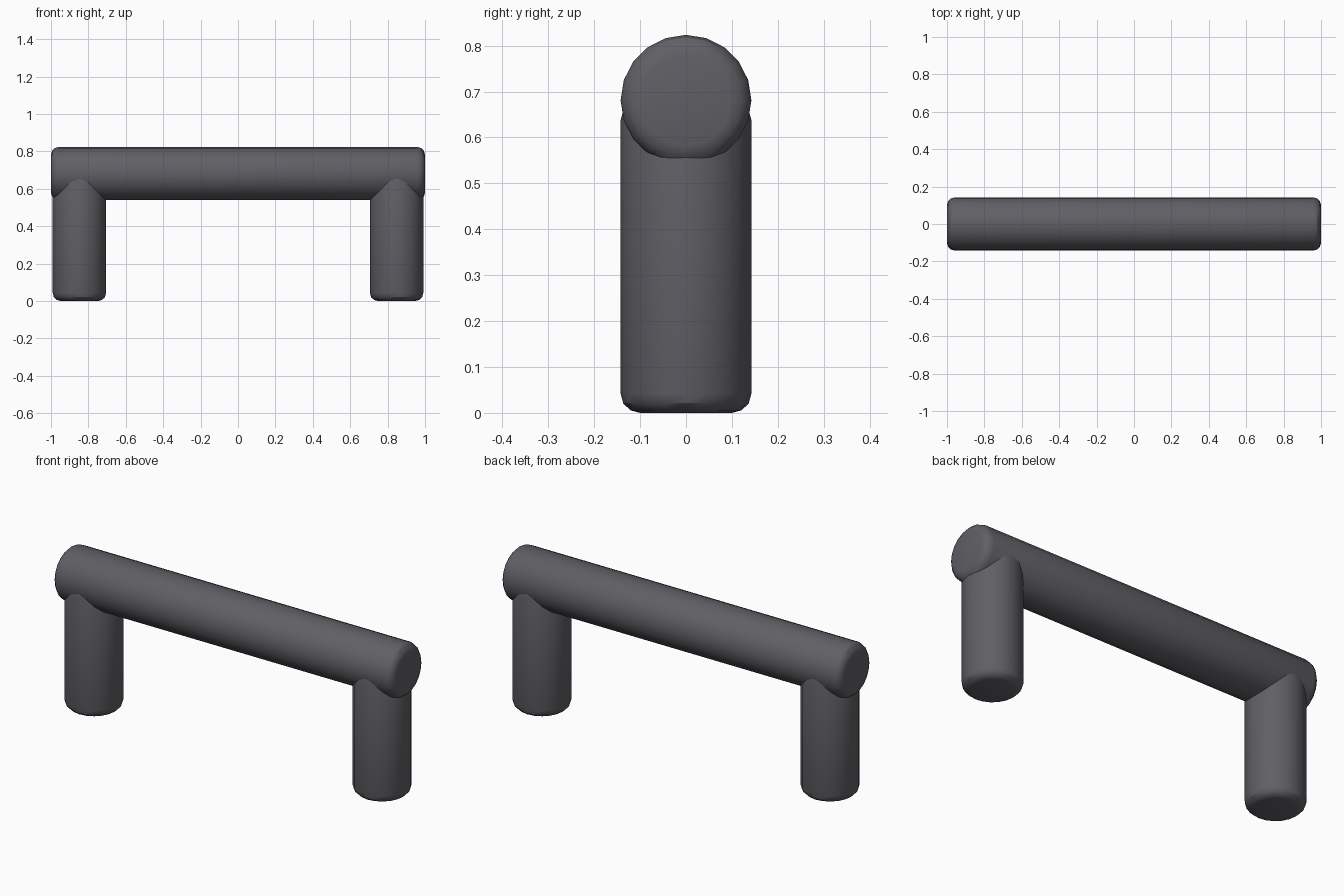
import bpy
from math import pi

if "Cube" in bpy.data.objects:
    bpy.data.objects.remove(bpy.data.objects["Cube"])

R = 0.1425      # shared tube radius
BEVEL = 0.042   # rounded rim

dark = bpy.data.materials.new("dark_grey")
dark.diffuse_color = (0.115, 0.115, 0.13, 1)
dark.use_nodes = True
dark.node_tree.nodes["Principled BSDF"].inputs["Base Color"].default_value = dark.diffuse_color


def rounded_cylinder(name, length, location, rotation=(0, 0, 0)):
    bpy.ops.mesh.primitive_cylinder_add(vertices=20, radius=R, depth=length,
                                        location=location, rotation=rotation)
    obj = bpy.context.object
    obj.name = name
    bevel = obj.modifiers.new("rim", 'BEVEL')
    bevel.width = BEVEL
    bevel.segments = 3
    bevel.limit_method = 'ANGLE'
    bevel.angle_limit = pi / 3
    bpy.ops.object.modifier_apply(modifier=bevel.name)
    bpy.ops.object.shade_smooth_by_angle(angle=pi / 6)
    obj.data.materials.append(dark)
    return obj


# Horizontal grip bar
rounded_cylinder("grip_bar", 2.0, (0, 0, 0.681), (0, pi / 2, 0))

# Two legs ending inside the bar
LEG_TOP = 0.68
for side, name in ((-1, "left_leg"), (1, "right_leg")):
    rounded_cylinder(name, LEG_TOP, (side * 0.848, 0, LEG_TOP / 2))
